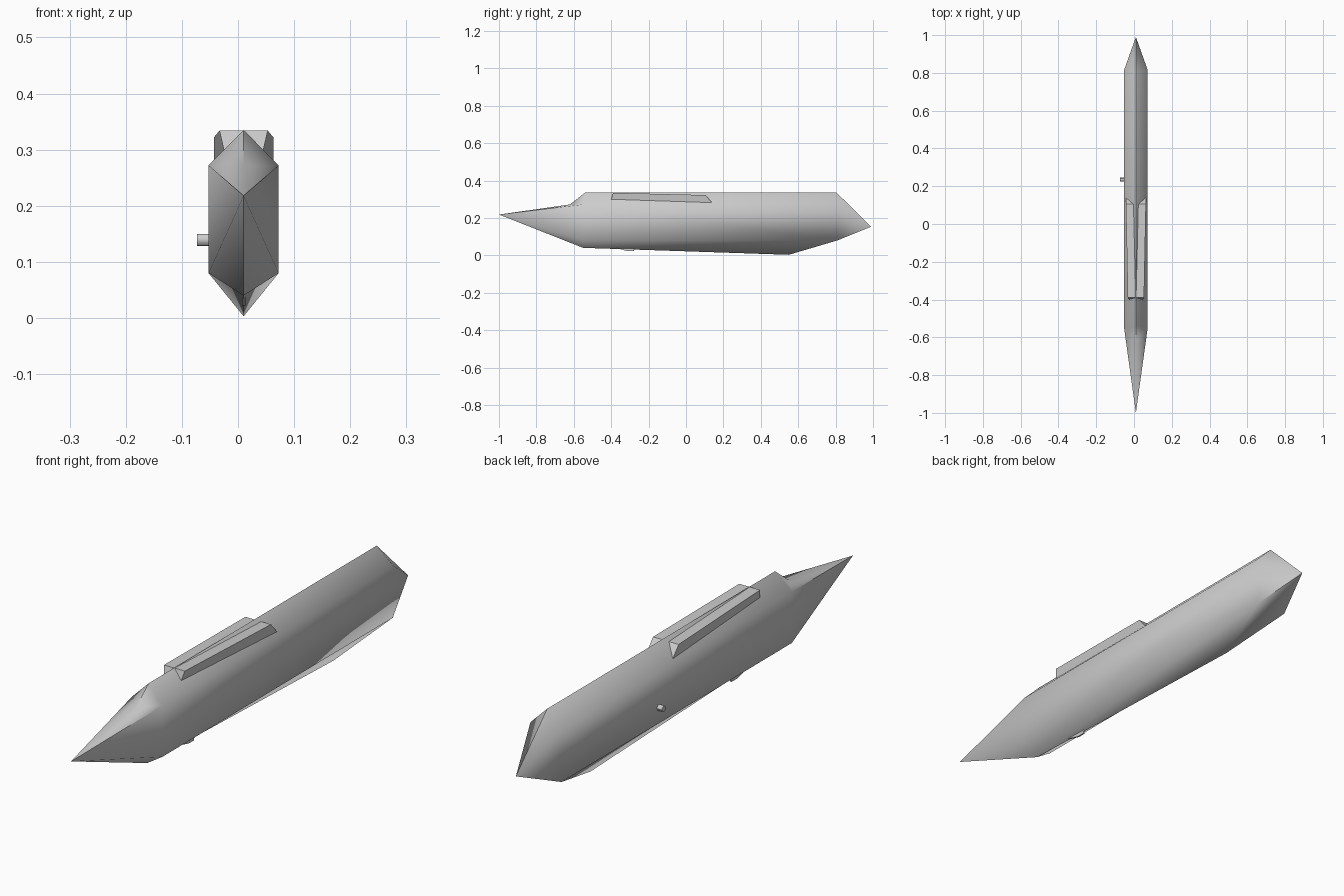
import bpy, bmesh, math

if "Cube" in bpy.data.objects:
    bpy.data.objects.remove(bpy.data.objects["Cube"])

CX, HW = 0.01, 0.0625          # hull centre line and half width

grey = bpy.data.materials.new("light grey")
grey.diffuse_color = (0.6, 0.6, 0.6, 1)
grey.use_nodes = True
grey.node_tree.nodes["Principled BSDF"].inputs["Base Color"].default_value = grey.diffuse_color


def make(name, verts, faces, angle):
    me = bpy.data.meshes.new(name)
    me.from_pydata(verts, [], faces)
    bm = bmesh.new()
    bm.from_mesh(me)
    bmesh.ops.recalc_face_normals(bm, faces=bm.faces)
    bm.to_mesh(me)
    bm.free()
    ob = bpy.data.objects.new(name, me)
    bpy.context.collection.objects.link(ob)
    me.materials.append(grey)
    bpy.ops.object.select_all(action='DESELECT')
    ob.select_set(True)
    bpy.context.view_layer.objects.active = ob
    bpy.ops.object.shade_smooth_by_angle(angle=math.radians(angle))
    return ob


# Hull: centre-line points, then left and right corner points
centre = {"nose": (-1.0, .218), "deck": (-.62, .272), "top_f": (-.54, .335),
          "top_b": (.805, .335), "tail": (.99, .153),
          "keel_b": (.55, .003), "keel_f": (-.55, .04)}
corner = {"up_f": (-.55, .272), "up_b": (.815, .272),
          "low_b": (.81, .08), "low_f": (-.55, .08)}
half_faces = [("nose", "deck", "up_f"), ("deck", "top_f", "up_f"),
              ("top_f", "top_b", "up_b", "up_f"), ("top_b", "tail", "up_b"),
              ("up_b", "tail", "low_b"), ("tail", "keel_b", "low_b"),
              ("low_b", "keel_b", "keel_f", "low_f"),
              ("keel_f", "nose", "low_f"), ("nose", "up_f", "low_f"),
              ("up_f", "up_b", "low_b", "low_f")]
verts = [(CX, y, z) for y, z in centre.values()]
index = {k: i for i, k in enumerate(centre)}
faces = []
for s in (-1, 1):
    idx = dict(index)
    for k, (y, z) in corner.items():
        idx[k] = len(verts)
        verts.append((CX + s * HW, y, z))
    faces += [[idx[k] for k in f] for f in half_faces]
make("hull", verts, faces, 60)

# Shoulder pods: wedge from the ridge out to a flat outer wall
for s, side in ((-1, "left"), (1, "right")):
    pts = [(.035, -.40, .299), (.043, -.39, .334), (.001, -.39, .334),
           (.053, .14, .281), (.053, .105, .322), (.013, .105, .322)]
    pod = make("shoulder_pod_" + side,
               [(CX + s * x, y, z) for x, y, z in pts],
               [(0, 1, 2), (3, 5, 4), (0, 3, 4, 1), (1, 4, 5, 2), (2, 5, 3, 0)], 30)

# Side peg on the left wall
n, r = 12, .011
ring = [(math.cos(a) * r + .235, math.sin(a) * r + .139)
        for a in (2 * math.pi * i / n for i in range(n))]
make("side_peg", [(x, y, z) for x in (-.073, -.05) for y, z in ring],
     [list(range(n)), list(range(n, 2 * n))] +
     [(i, (i + 1) % n, n + (i + 1) % n, n + i) for i in range(n)], 30)

# Small keel fin under the forward hull
w = .003
make("keel_fin",
     [(CX + s * w, y, z) for s in (-1, 1)
      for y, z in ((-.40, .045), (-.31, .022), (-.28, .022), (-.27, .045))],
     [(0, 1, 2, 3), (4, 5, 6, 7)] +
     [(i, (i + 1) % 4, 4 + (i + 1) % 4, 4 + i) for i in range(4)], 30)
